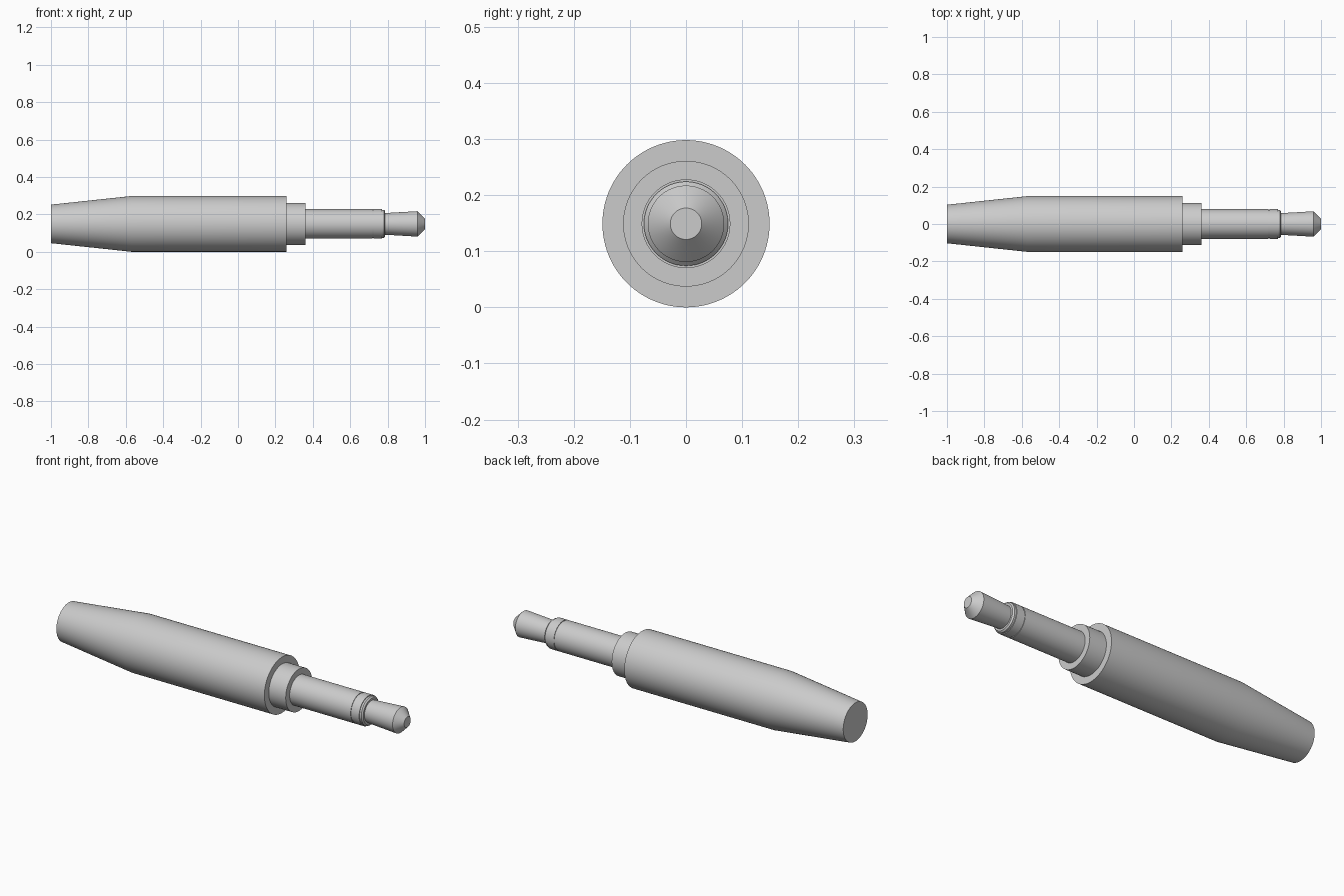
import bpy
import bmesh
import math

cube = bpy.data.objects.get("Cube")
if cube:
    bpy.data.objects.remove(cube, do_unlink=True)

AXIS_Z = 0.149
SIDES = 96

grey = bpy.data.materials.new("light grey")
grey.use_nodes = True
grey.diffuse_color = (0.6, 0.6, 0.6, 1)
grey.node_tree.nodes["Principled BSDF"].inputs["Base Color"].default_value = (0.6, 0.6, 0.6, 1)


def turned(name, profile):
    """Closed solid turned around the long axis from (x, radius) points."""
    bm = bmesh.new()
    rings = []
    for x, r in profile:
        ring = []
        for i in range(SIDES):
            a = math.tau * i / SIDES
            ring.append(bm.verts.new((x, r * math.cos(a), AXIS_Z + r * math.sin(a))))
        rings.append(ring)
    for a, b in zip(rings, rings[1:]):
        for i in range(SIDES):
            j = (i + 1) % SIDES
            bm.faces.new((a[i], a[j], b[j], b[i]))
    bm.faces.new(rings[0])
    bm.faces.new(rings[-1])
    bmesh.ops.recalc_face_normals(bm, faces=bm.faces)
    mesh = bpy.data.meshes.new(name)
    bm.to_mesh(mesh)
    bm.free()
    mesh.materials.append(grey)
    obj = bpy.data.objects.new(name, mesh)
    bpy.context.collection.objects.link(obj)
    bpy.ops.object.select_all(action="DESELECT")
    obj.select_set(True)
    bpy.context.view_layer.objects.active = obj
    bpy.ops.object.shade_smooth_by_angle(angle=math.radians(20))


# Handle with a tapered cable end
turned("handle", [(-1, 0.103), (-0.57, 0.149), (0.26, 0.149)])
turned("collar", [(0.26, 0.112), (0.36, 0.112)])

# Contact shaft: sleeve, insulating ring and stepped neck
turned("sleeve", [(0.36, 0.079), (0.72, 0.079)])
turned("ring_contact", [(0.72, 0.076), (0.725, 0.076), (0.725, 0.079), (0.77, 0.079)])
turned("insulator", [(0.77, 0.075), (0.78, 0.075), (0.787, 0.068)])

# Flared tip with a blunt cone
turned("tip", [(0.787, 0.058), (0.96, 0.068), (1, 0.028)])
